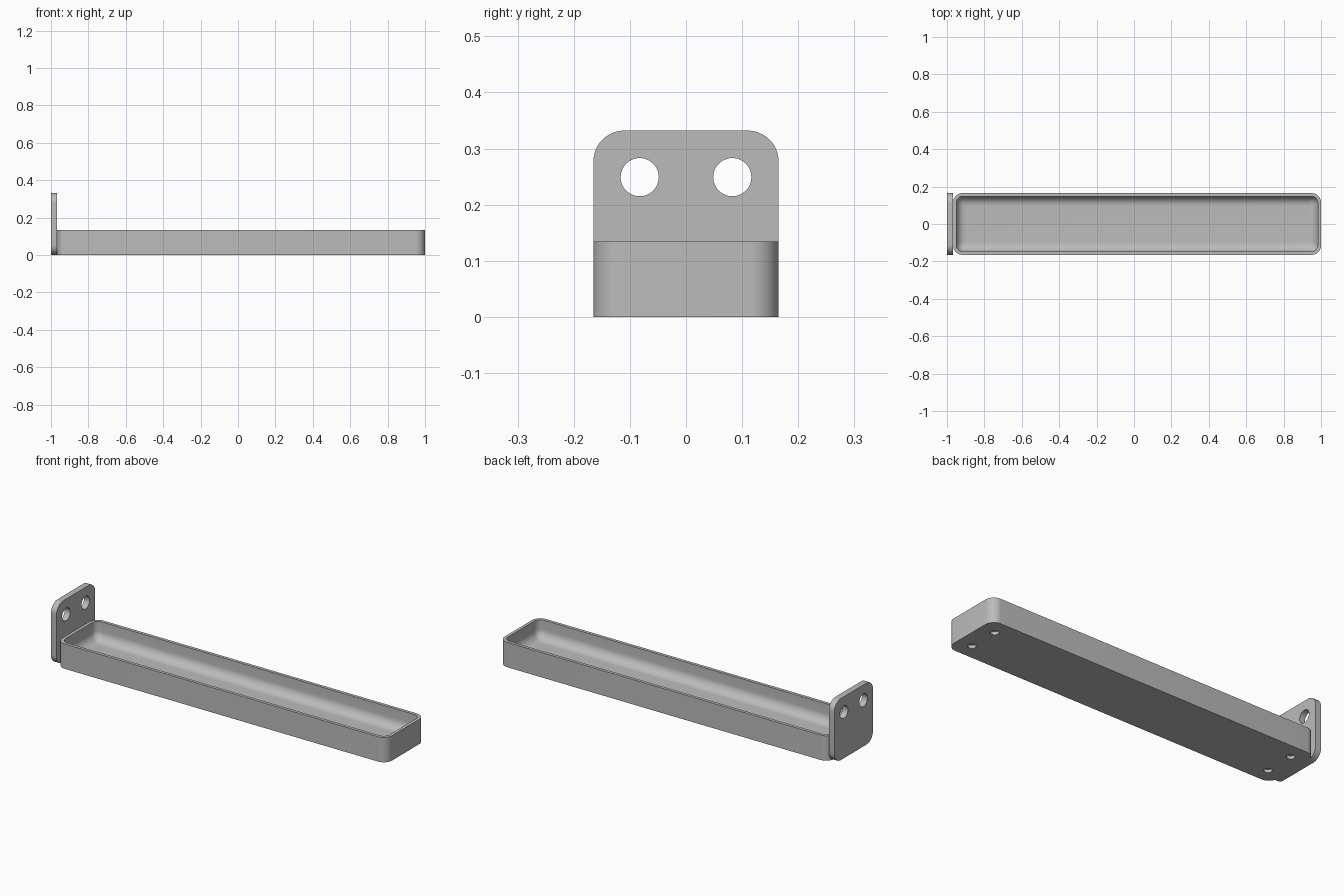
import bpy, bmesh, math
from mathutils import Vector

cube = bpy.data.objects.get("Cube")
if cube:
    bpy.data.objects.remove(cube, do_unlink=True)

grey = bpy.data.materials.new("plain grey")
grey.use_nodes = True
colour = (0.5, 0.5, 0.5, 1)
grey.diffuse_color = colour
grey.node_tree.nodes["Principled BSDF"].inputs["Base Color"].default_value = colour


def rounded_rect(half_u, half_v, radius, steps=12):
    """Counter-clockwise outline of a rounded rectangle."""
    points = []
    for corner, (su, sv) in enumerate(((1, 1), (-1, 1), (-1, -1), (1, -1))):
        for i in range(steps + 1):
            a = (corner + i / steps) * math.pi / 2
            points.append((su * (half_u - radius) + radius * math.cos(a),
                           sv * (half_v - radius) + radius * math.sin(a)))
    return points


def loft(name, rings):
    """Skin a stack of equal-length rings and cap both ends."""
    bm = bmesh.new()
    loops = [[bm.verts.new(p) for p in ring] for ring in rings]
    n = len(loops[0])
    for low, high in zip(loops, loops[1:]):
        for i in range(n):
            j = (i + 1) % n
            bm.faces.new((low[i], low[j], high[j], high[i]))
    bm.faces.new(loops[0][::-1])
    bm.faces.new(loops[-1])
    bmesh.ops.recalc_face_normals(bm, faces=bm.faces)
    mesh = bpy.data.meshes.new(name)
    bm.to_mesh(mesh)
    bm.free()
    mesh.materials.append(grey)
    obj = bpy.data.objects.new(name, mesh)
    bpy.context.collection.objects.link(obj)
    return obj


def drill(obj, centre, radius, depth, rotation=(0, 0, 0)):
    """Cut a round hole and remove the cutter."""
    bpy.ops.mesh.primitive_cylinder_add(vertices=48, radius=radius, depth=depth,
                                        location=centre, rotation=rotation)
    cutter = bpy.context.object
    cutter.hide_render = True
    cutter.data.materials.append(grey)
    cut = obj.modifiers.new("hole", "BOOLEAN")
    cut.operation, cut.solver, cut.object = "DIFFERENCE", "EXACT", cutter
    bpy.context.view_layer.objects.active = obj
    bpy.ops.object.modifier_apply(modifier=cut.name)
    bpy.data.objects.remove(cutter, do_unlink=True)


def smooth(obj):
    bpy.ops.object.select_all(action="DESELECT")
    obj.select_set(True)
    bpy.context.view_layer.objects.active = obj
    bpy.ops.object.shade_smooth_by_angle(angle=math.radians(30))


# Main sizes
END, SEAM, HALF_W = 1.0, -0.967, 0.165
MID, HALF_L = (END + SEAM) / 2, (END - SEAM) / 2
TRAY_H, PLATE_H = 0.134, 0.332
WALL, FLOOR, FILLET = 0.017, 0.033, 0.05
HOLE_Y = HALF_W / 2


def tray_ring(inset, z, radius):
    return [Vector((MID + u, v, z)) for u, v in
            rounded_rect(HALF_L - inset, HALF_W - inset, radius)]


# Tray: straight outside, thin rim, concave fillet down to the floor
rings = [tray_ring(0, 0, 0.05), tray_ring(0, TRAY_H, 0.05),
         tray_ring(WALL, TRAY_H, 0.036)]
for i in range(11):
    a = i / 10 * math.pi / 2
    inward = 1 - math.cos(a)
    rings.append(tray_ring(WALL + FILLET * inward,
                           FLOOR + FILLET * (1 - math.sin(a)),
                           0.036 - 0.026 * inward))
tray = loft("tray", rings)

# Blind holes in the underside
for x in (SEAM + HOLE_Y, END - HOLE_Y):
    for side in (-1, 1):
        drill(tray, (x, side * HOLE_Y, 0), 0.02, 0.034)
smooth(tray)

# Upright mounting plate with two screw holes
outline = rounded_rect(HALF_W, PLATE_H / 2, 0.055)
plate = loft("mounting_plate", [[Vector((x, u, v + PLATE_H / 2)) for u, v in outline]
                                for x in (-END, SEAM)])
for side in (-1, 1):
    drill(plate, (-0.98, side * HOLE_Y, 0.249), 0.034, 0.2, (0, math.pi / 2, 0))
smooth(plate)
